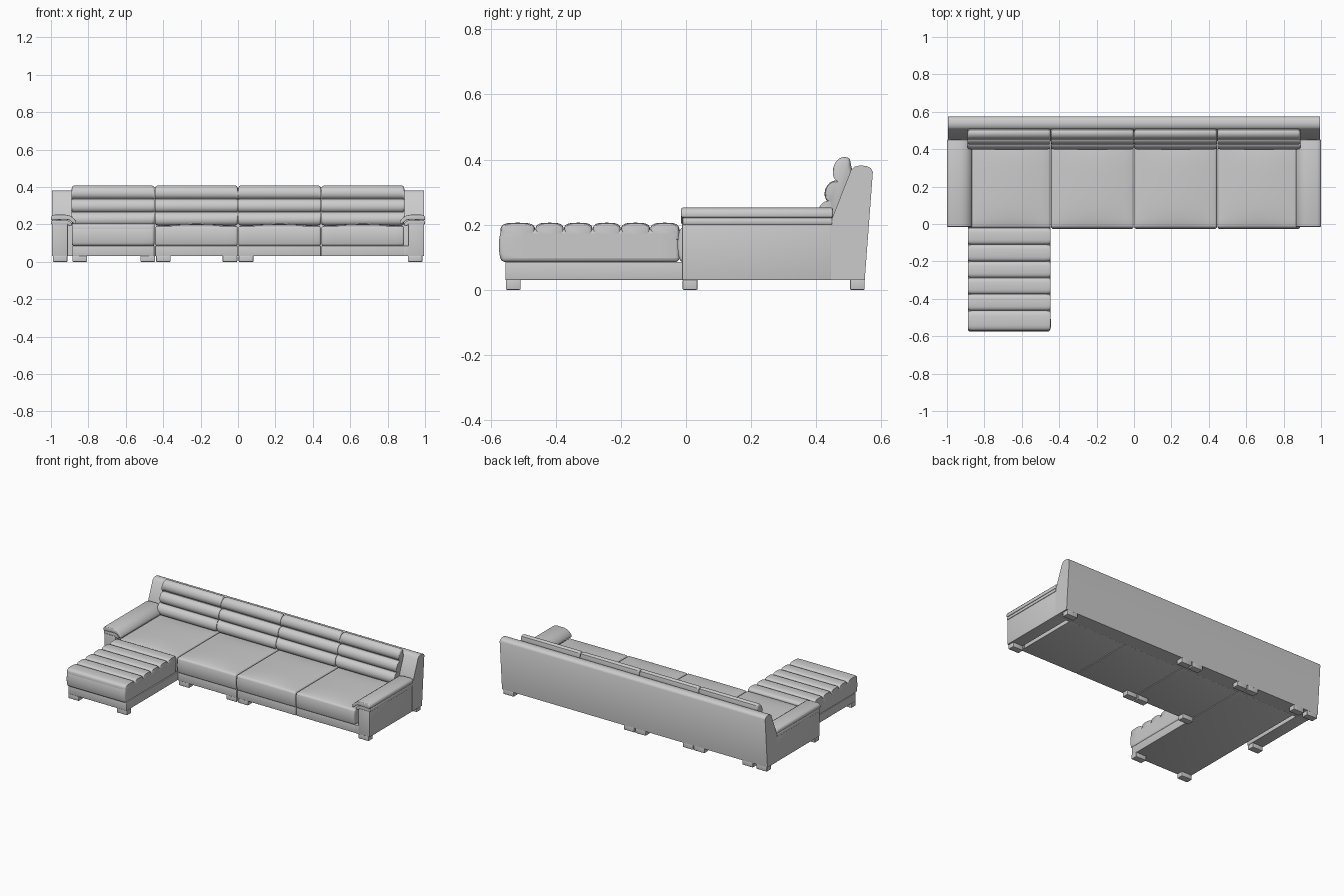
import bpy, bmesh
from math import sin, cos, pi

if "Cube" in bpy.data.objects:
    bpy.data.objects.remove(bpy.data.objects["Cube"])


def finish(name, bm, bevel=0.0, segs=3, angle=0.9):
    bmesh.ops.recalc_face_normals(bm, faces=bm.faces)
    me = bpy.data.meshes.new(name)
    bm.to_mesh(me)
    bm.free()
    ob = bpy.data.objects.new(name, me)
    bpy.context.collection.objects.link(ob)
    bpy.ops.object.select_all(action='DESELECT')
    ob.select_set(True)
    bpy.context.view_layer.objects.active = ob
    if bevel:
        m = ob.modifiers.new("bevel", 'BEVEL')
        m.width, m.segments = bevel, segs
        m.limit_method, m.angle_limit = 'ANGLE', angle
        bpy.ops.object.modifier_apply(modifier=m.name)
    bpy.ops.object.shade_smooth_by_angle(angle=0.7)
    return ob


def box(name, x0, x1, y0, y1, z0, z1, bevel=0.003, crown=0.0, bulge=0.0, cuts=0):
    """Box, optionally puffed up like a cushion."""
    bm = bmesh.new()
    bmesh.ops.create_cube(bm, size=2)
    if cuts:
        bmesh.ops.subdivide_edges(bm, edges=bm.edges[:], cuts=cuts, use_grid_fill=True)
    for v in bm.verts:
        u, w, t = v.co
        z = z0 + (z1 - z0) * (t + 1) / 2
        y = y0 + (y1 - y0) * (w + 1) / 2
        if t > 0.99:
            z += crown * (1 - u * u) * (1 - w ** 4)
        if w < -0.99:
            y -= bulge * (1 - t * t)
        v.co = (x0 + (x1 - x0) * (u + 1) / 2, y, z)
    return finish(name, bm, bevel)


def prism(name, pts, axis, a, b, bevel=0.0, soft=0.0):
    """Extrude a profile along x or y; soft rounds the two ends inwards."""
    bm = bmesh.new()
    cu = sum(p[0] for p in pts) / len(pts)
    cv = sum(p[1] for p in pts) / len(pts)
    secs = [(a, 1), (b, 1)]
    if soft:
        prof = [(0, .84), (.12, .91), (.4, .97), (1, 1)]
        secs = [(a + soft * d, s) for d, s in prof] + [(b - soft * d, s) for d, s in prof[::-1]]
    rings = []
    for c, s in secs:
        ring = []
        for p, q in pts:
            p, q = cu + (p - cu) * s, cv + (q - cv) * s
            ring.append(bm.verts.new((c, p, q) if axis == 'x' else (p, c, q)))
        rings.append(ring)
    n = len(pts)
    for r, s in zip(rings, rings[1:]):
        for i in range(n):
            bm.faces.new((r[i], r[(i + 1) % n], s[(i + 1) % n], s[i]))
    bm.faces.new(rings[0])
    bm.faces.new(rings[-1])
    return finish(name, bm, bevel)


# Sloped back frame with a rounded top
prism("back_frame", [(.445, .03), (.549, .03), (.574, .362), (.568, .373), (.555, .38), (.535, .382),
                     (.517, .378), (.507, .368), (.445, .21)], 'x', -.995, .995)

# Bases: chaise, then the three seat modules
box("chaise_base", -.885, -.447, -.555, .445, .03, .086)
for i, (a, b) in enumerate([(-.443, -.002), (.002, .443), (.447, .885)]):
    box(f"seat_base_{i + 1}", a, b, -.012, .445, .03, .086, .002)
box("right_front_rail", .884, .912, -.012, .02, .03, .086, .001)

# Seat cushions
for i in range(4):
    x = -.89 + .445 * i
    box(f"seat_cushion_{i + 1}", x + .002, x + .443, -.018, .445, .085, .19,
        .014, .014, .008, 9)

# Chaise cushion body and its ribs
box("chaise_cushion", -.888, -.447, -.567, -.02, .085, .186, .014, 0, .008, 7)
edges = [-.57, -.463, -.375, -.287, -.2, -.11, -.02]
for i, (a, b) in enumerate(zip(edges, edges[1:])):
    m, h = (a + b) / 2, (b - a) / 2
    pts = [(a, .15), (b, .15)]
    for k in range(13):
        t = pi * k / 12
        c, s = cos(t), sin(t)
        pts.append((m + h * (abs(c) ** .6) * (1 if c > 0 else -1), .178 + .028 * s ** .6))
    prism(f"chaise_rib_{i + 1}", pts, 'x', -.888, -.447, soft=.02)

# Back cushions: three stacked rolls in one profile
d, nrm = (.35, .937), (-.937, .35)
profile = []
for j in range(3):
    cy, cz = .435 + .0262 * j, .228 + .07 * j
    if j == 2:
        cz += .002
    for k in range(11 if j < 2 else 13):
        t = -pi / 2 + pi * k / 10
        al, ac = .037 * sin(t), .005 + .030 * max(cos(t), -.4)
        profile.append((cy + d[0] * al + nrm[0] * ac, cz + d[1] * al + nrm[1] * ac))
profile += [(.512, .36), (.455, .2)]
for i in range(4):
    x = -.89 + .445 * i
    prism(f"back_cushion_{i + 1}", profile, 'x', x + .001, x + .444, soft=.014)

# Arms: side panel, thin under pad, draped top pad
top_pad = [(1, .222), (1, .24), (.994, .248), (.98, .252), (.925, .252), (.9, .247), (.882, .235),
           (.866, .218), (.864, .206), (.872, .2), (.882, .207), (.9, .222), (.92, .226)]
under_pad = [(.998, .2), (1, .21), (.997, .221), (.92, .224), (.902, .218), (.888, .204), (.89, .192),
             (.9, .19), (.915, .2)]
for s, side in ((-1, "left"), (1, "right")):
    xs = sorted((s * .91, s * .995))
    box(f"{side}_arm_panel", *xs, -.012, .446, .03, .203, .002)
    prism(f"{side}_arm_under_pad", [(s * p, q) for p, q in under_pad], 'y', -.01, .449, .003)
    prism(f"{side}_arm_top_pad", [(s * p, q) for p, q in top_pad], 'y', -.015, .451, .006)

# Feet: (x start, front y start)
for i, (x, y) in enumerate([(-.99, -.01), (-.885, -.553), (-.522, -.553), (-.438, -.01),
                            (-.082, -.01), (.004, -.01), (.908, -.01)]):
    for yy, part in ((y, "front"), (.504, "back")):
        box(f"{part}_foot_{i + 1}", x, x + .078, yy, yy + .045, 0, .032, .003)
